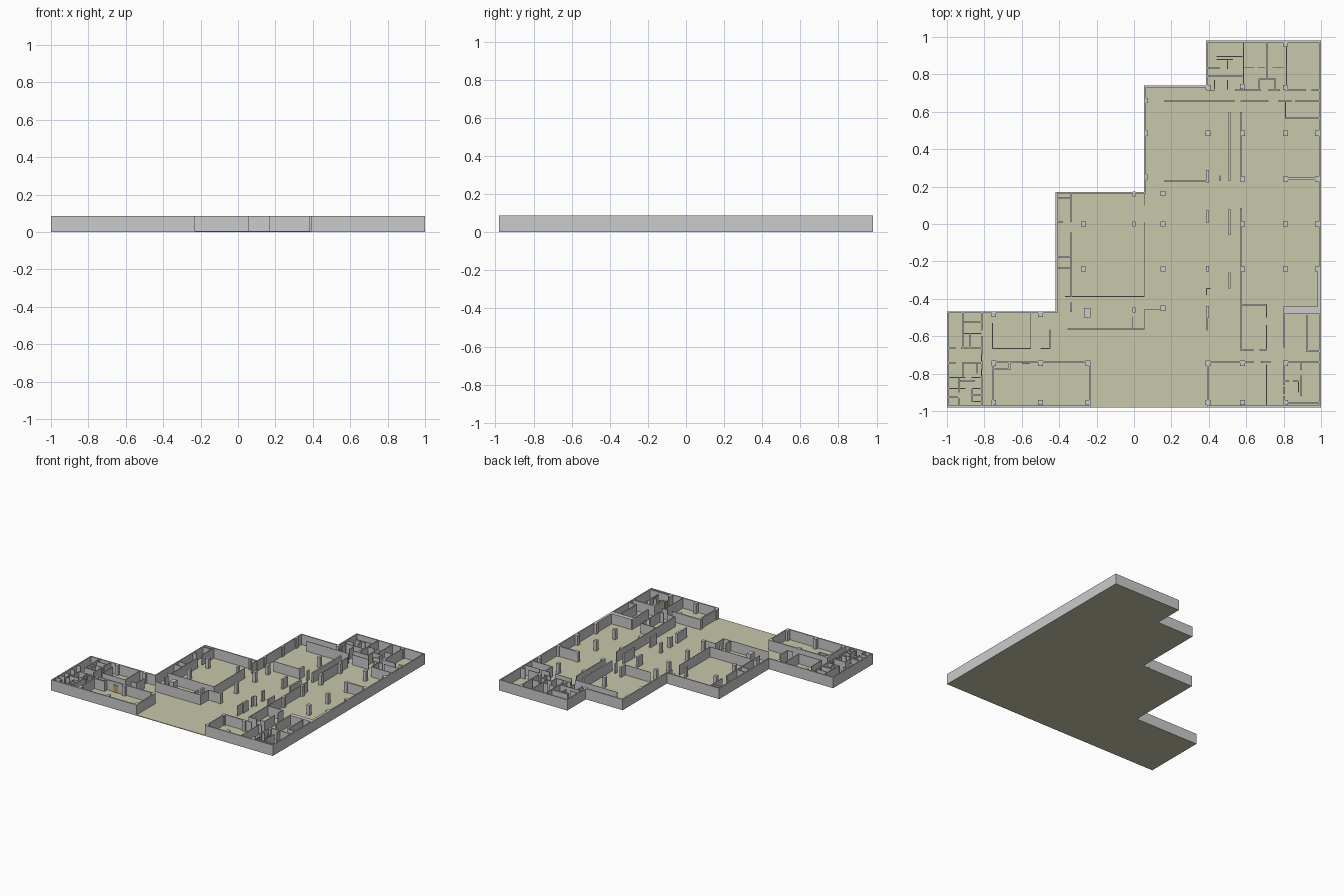
import bpy, bmesh
from mathutils import Vector, Matrix

H, F = 0.087, 0.005      # wall top, floor top
T, THIN = 0.010, 0.004   # solid wall and partition thickness


def material(name, rgb):
    m = bpy.data.materials.new(name)
    m.diffuse_color = (*rgb, 1)
    return m


def finish(name, bm, mat=None):
    me = bpy.data.meshes.new(name)
    bm.to_mesh(me)
    bm.free()
    ob = bpy.data.objects.new(name, me)
    bpy.context.collection.objects.link(ob)
    if mat:
        me.materials.append(mat)
    return ob


def box(bm, cx, cy, sx, sy, z0=F, z1=H):
    m = Matrix.Translation((cx, cy, (z0 + z1) / 2)) @ Matrix.Diagonal((sx, sy, z1 - z0, 1))
    bmesh.ops.create_cube(bm, size=1, matrix=m)


def walls(name, *runs, t=T, z0=F, z1=H, mat=None):
    """Each run is a polyline of axis-aligned wall centre lines."""
    bm = bmesh.new()
    for run in runs:
        for i, (a, b) in enumerate(zip(run, run[1:])):
            a, b = Vector(a), Vector(b)
            d = (b - a).normalized()
            a = a - d * t / 2 if i else a          # butt joint at corners
            b = b + d * t / 2 if i < len(run) - 2 else b
            c, s = (a + b) / 2, b - a
            box(bm, c.x, c.y, max(abs(s.x), t), max(abs(s.y), t), z0, z1)
    return finish(name, bm, mat)


def columns(name, xs, ys, sx=0.026, sy=0.028):
    bm = bmesh.new()
    for x in xs:
        for y in ys:
            box(bm, x, y, sx, sy)
    finish(name, bm)


def hline(y, x0, x1):
    return [(x0, y), (x1, y)]


def vline(x, y0, y1):
    return [(x, y0), (x, y1)]


# Stepped floor slab
tan = material("floor_tan", (0.58, 0.57, 0.41))
outline = [(-1, -.98), (1, -.98), (1, .98), (.385, .98), (.385, .74),
           (.053, .74), (.053, .172), (-.42, .172), (-.42, -.467), (-1, -.467)]
bm = bmesh.new()
face = bm.faces.new([bm.verts.new((x, y, 0)) for x, y in outline])
ext = bmesh.ops.extrude_face_region(bm, geom=[face])
bmesh.ops.translate(bm, vec=(0, 0, F), verts=[v for v in ext["geom"] if isinstance(v, bmesh.types.BMVert)])
bmesh.ops.recalc_face_normals(bm, faces=bm.faces)
finish("floor", bm, tan)

# Perimeter wall, open at the front between the two front rooms
walls("outer_wall", [(-.23, -.975), (-.995, -.975), (-.995, -.472), (-.415, -.472), (-.415, .167),
                     (.058, .167), (.058, .735), (.39, .735), (.39, .975), (.995, .975),
                     (.995, -.975), (.39, -.975)], z0=0)

# Structural columns on the building grid
columns("east_columns", [.81, .98], [.485, .24, 0, -.24])
columns("east_end_columns", [.81], [.962, .73, -.46, -.745, -.955])
columns("inner_columns", [.58], [.735, .485, .24, 0, -.24, -.745, -.955])
columns("aisle_columns", [.395], [.73, .485, -.745, -.955])
columns("aisle_piers", [.392], [.255, .04, -.47], .016, .065)
columns("aisle_small_pier", [.392], [-.24], .016, .03)
columns("middle_columns", [.155], [.163, 0, -.24, -.45])
columns("hall_columns", [-.27], [0, -.24])
columns("hall_slim_columns", [0], [.16, 0, -.46], .016)
columns("hall_wide_column", [-.25], [-.475], .035, .05)
columns("west_columns", [-.75, -.5], [-.482, -.745, -.955])
columns("west_end_columns", [-.245], [-.745, -.955])
columns("edge_pilasters", [.066], [.66, .485, .25], .012)

# Freestanding walls of the main hall
walls("centre_spine", vline(.51, .595, .23), vline(.51, .08, -.06), vline(.51, -.26, -.345), t=.012)
walls("aisle_wall", vline(.57, .6, .23), vline(.57, .085, -.43), t=.007)
walls("hall_partitions", hline(.657, .16, .54), hline(.657, .57, .72), hline(.657, .77, .845),
      hline(.657, .86, .99), hline(.23, .16, .385), vline(.39, -.49, -.57),
      [(.41, -.345), (.387, -.345), (.387, -.38)], vline(.46, .26, .23), t=THIN)
walls("east_cross_wall", hline(.242, .8, .99), t=.012)
walls("east_thick_wall", hline(-.46, .8, .99), t=.036)
walls("east_lining", vline(.985, -.24, -.45), t=.01)

# Large middle room and corridor
walls("middle_room", [(.055, .01), (.055, -.387), (-.37, -.387)],
      [(-.355, -.562), (.055, -.562), (.055, -.458), (.155, -.458)],
      vline(-.01, -.495, -.56), vline(.055, .17, .1), t=THIN)

# Narrow west storage strip
walls("west_strip", vline(-.335, .167, .01), vline(-.335, -.045, -.385), vline(-.335, -.42, -.47),
      hline(.137, -.41, -.335), hline(.012, -.41, -.38), hline(-.175, -.41, -.335),
      hline(-.235, -.41, -.335), t=.007)

# North-east rooms
walls("north_rooms", vline(.585, .975, .72), vline(.71, .975, .775), vline(.815, .975, .715),
      [(.67, .715), (.67, .775), (.755, .775), (.755, .715)],
      hline(.715, .39, .41), hline(.715, .54, .68), hline(.715, .72, .78), hline(.715, .81, .92),
      hline(.715, .95, .99), [(.81, .655), (.81, .565), (.99, .565)], t=.007)
walls("north_washroom", hline(.79, .39, .58), hline(.88, .44, .53), hline(.895, .44, .58),
      vline(.5, .875, .83), vline(.5, .77, .72), hline(.835, .39, .46), vline(.43, .77, .72), t=.006)
walls("north_dividers", hline(.835, .59, .645), hline(.835, .66, .7), hline(.835, .74, .8), t=THIN)

# South-east rooms
walls("south_east_lobby", [(.64, -.672), (.57, -.672), (.57, -.432), (.708, -.432), (.708, -.5)],
      [(.708, -.54), (.708, -.672), (.67, -.672)], t=.007)
walls("south_east_office", vline(.803, -.47, -.66), [(.925, -.49), (.925, -.68), (.99, -.68)],
      [(.395, -.97), (.395, -.737), (.64, -.737)], hline(-.737, .68, .73),
      hline(-.737, .8, .99), vline(.803, -.737, -.86), vline(.803, -.92, -.97))
walls("south_east_partitions", vline(.708, -.75, -.97), t=THIN)
walls("south_east_washroom", vline(.895, -.745, -.78), vline(.895, -.81, -.92), hline(-.84, .8, .83),
      hline(-.84, .85, .88), hline(-.955, .81, .99), vline(.88, -.84, -.9), t=.007)

# South-west hall and meeting room
walls("south_west_hall", [(-.755, -.97), (-.755, -.737), (-.235, -.737), (-.235, -.975)],
      [(-.755, -.775), (-.665, -.775), (-.665, -.74)])
walls("meeting_room", [(-.757, -.53), (-.757, -.665), (-.552, -.665), (-.552, -.475)],
      [(-.5, -.665), (-.45, -.665), (-.45, -.565)], t=.005)

# Far west small rooms
walls("west_corridor_wall", vline(-.815, -.472, -.57), vline(-.815, -.6, -.7),
      vline(-.815, -.73, -.78), vline(-.815, -.81, -.97), t=.008)
walls("west_offices", vline(-.915, -.472, -.66), hline(-.522, -.91, -.815), hline(-.585, -.91, -.815),
      hline(-.662, -.99, -.955), hline(-.662, -.925, -.815), vline(-.875, -.585, -.66), t=.007)
walls("west_washrooms", hline(-.742, -.99, -.955), hline(-.742, -.92, -.815), hline(-.82, -.99, -.9),
      hline(-.82, -.87, -.815), vline(-.915, -.742, -.82), vline(-.84, -.745, -.8),
      vline(-.935, -.82, -.9), vline(-.935, -.93, -.97), hline(-.88, -.99, -.9),
      hline(-.925, -.99, -.94), hline(-.88, -.86, -.815), hline(-.915, -.87, -.815),
      hline(-.95, -.87, -.815), vline(-.865, -.88, -.95), hline(-.838, -.93, -.85), t=.006)

# Ochre door leaves
ochre = material("door_ochre", (0.5, 0.36, 0.08))
walls("doors", vline(-.815, -.70, -.73), hline(-.746, -.6, -.56), hline(.715, .41, .43),
      vline(.803, -.87, -.91), vline(-.815, -.78, -.81), t=.005, z1=.065, mat=ochre)
